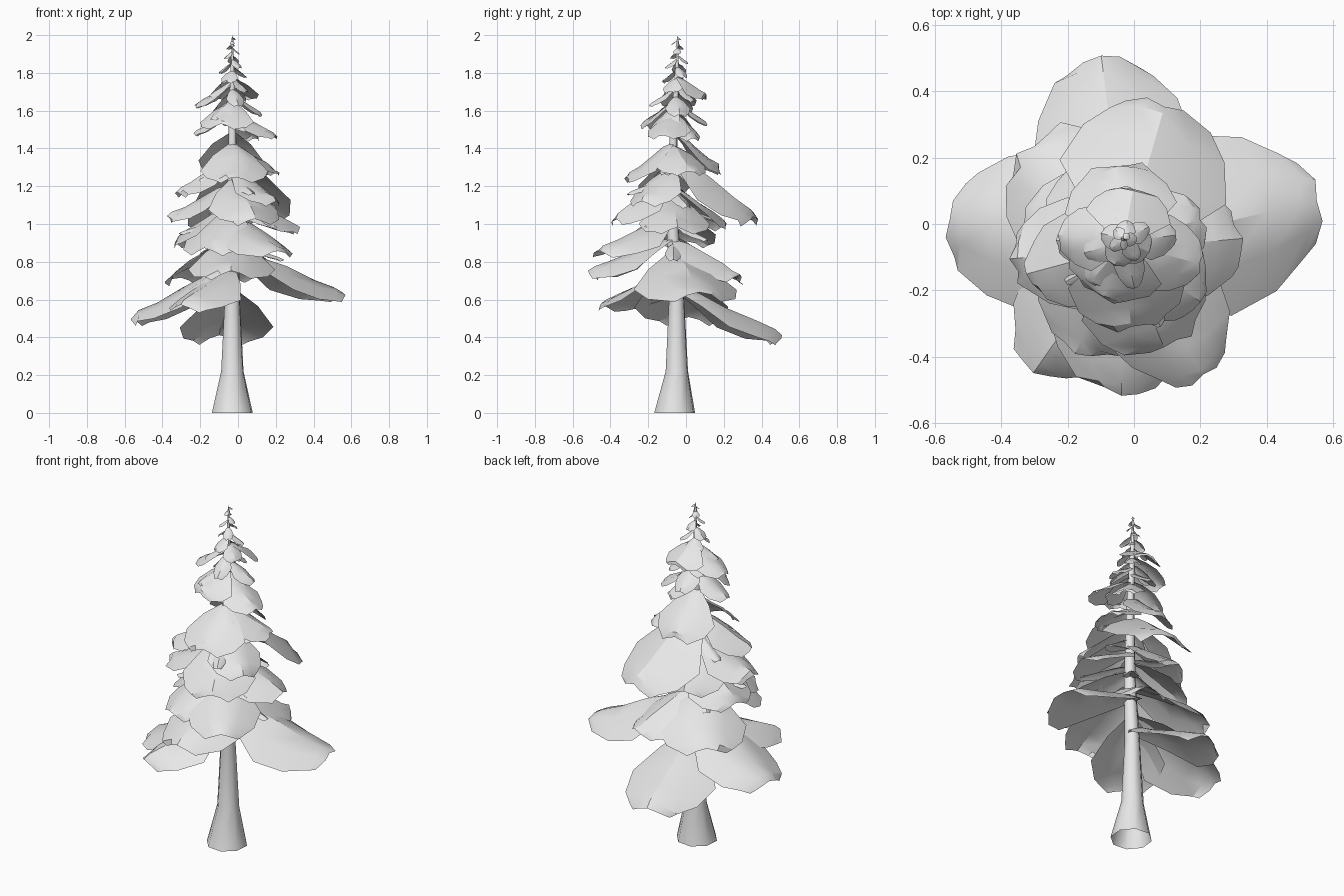
import bpy, bmesh, math, random
from mathutils import Vector

cube = bpy.data.objects.get("Cube")
if cube:
    bpy.data.objects.remove(cube, do_unlink=True)
random.seed(4)

grey = bpy.data.materials.new("plain grey")
grey.use_nodes = True
COLOUR = (0.8, 0.8, 0.8, 1)
grey.diffuse_color = COLOUR
grey.node_tree.nodes["Principled BSDF"].inputs["Base Color"].default_value = COLOUR


def finish(name, bm, angle):
    mesh = bpy.data.meshes.new(name)
    bm.to_mesh(mesh)
    bm.free()
    obj = bpy.data.objects.new(name, mesh)
    bpy.context.collection.objects.link(obj)
    mesh.materials.append(grey)
    bpy.ops.object.select_all(action='DESELECT')
    obj.select_set(True)
    bpy.context.view_layer.objects.active = obj
    bpy.ops.object.shade_smooth_by_angle(angle=math.radians(angle))
    return obj


def axis(z):
    """Centre of the trunk at a height."""
    return Vector((-0.03, -0.06 + 0.015 * math.sin(z * 4), z))


def skin(bm, rows, closed=False):
    """Join rows of points into quads."""
    grid = [[bm.verts.new(p) for p in row] for row in rows]
    for a, b in zip(grid, grid[1:]):
        n = len(a)
        for i in range(n if closed else n - 1):
            j = (i + 1) % n
            bm.faces.new((a[i], a[j], b[j], b[i]))


# Trunk: open, flared tube
bm = bmesh.new()
rings = []
for z, r in ((0, .113), (.22, .062), (.6, .042), (1, .032), (1.45, .022), (1.8, .012), (1.97, .003)):
    rings.append([axis(z) + Vector((r * math.cos(k * math.tau / 8 + .3),
                                    r * math.sin(k * math.tau / 8 + .3), 0)) for k in range(8)])
skin(bm, rings, closed=True)
finish("trunk", bm, 50)


def bough(name, azimuth, z0, z1, length, half):
    """Drooping arched panel, wide in the middle with a blunt, folded tip."""
    a = math.radians(azimuth)
    out = Vector((math.cos(a), math.sin(a), 0))
    side = Vector((-out.y, out.x, 0))
    root = axis(z0)
    rows = []
    # distance along, width, drop along the ridge
    for t, w, d in ((0, .12, 0), (.22, .6, .12), (.48, 1, .4), (.76, .85, .7), (.93, .6, .87), (1, .45, 1)):
        row = []
        for s in (-1, -.5, 0, .5, 1):
            wobble = random.uniform(-.06, .06) * half
            reach = length * (t - .06 * t * s * s) + wobble * t
            z = z0 + (z1 - z0) * d - .42 * half * w * abs(s) ** 1.5
            row.append(Vector((root.x, root.y, z + wobble * .3))
                       + out * reach + side * (s * w * half))
        rows.append(row)
    bm = bmesh.new()
    skin(bm, rows)
    finish(name, bm, 30)


# Large boughs: azimuth, root height, tip height, length, half width
BOUGHS = (
    (97, .66, .41, .56, .25), (172, .77, .51, .54, .25), (-125, .76, .57, .47, .2),
    (13, .86, .64, .6, .28), (-91, .93, .75, .44, .23), (132, .92, .72, .42, .24),
    (-58, 1.04, .86, .46, .2), (65, .92, .73, .38, .2), (165, 1.1, .91, .32, .2),
    (5, 1.15, .98, .35, .19), (-115, 1.08, .87, .34, .2), (-68, 1.24, 1.03, .33, .2),
    (185, 1.21, 1.04, .34, .17), (74, 1.36, 1.04, .45, .26), (195, 1.34, 1.17, .3, .15),
    (110, 1.2, 1, .3, .2), (-85, 1.43, 1.25, .25, .18), (20, 1.42, 1.28, .25, .14),
    (95, 1.49, 1.29, .25, .17), (-35, 1.3, 1.12, .28, .15), (-15, 1.59, 1.47, .24, .12),
    (-110, 1.65, 1.53, .18, .15), (175, 1.74, 1.63, .2, .1), (80, 1.78, 1.68, .16, .13),
)
for i, data in enumerate(BOUGHS):
    bough(f"bough_{i + 1}", *data)

# Small boughs spiralling up the crown
for i in range(22):
    f = i / 21
    size = .17 * (1 - f) + .022
    z = 1.58 + .41 * f
    bough(f"crown_bough_{i + 1}", i * 137.5 + 40, z, z - size * .65,
          size * random.uniform(.75, 1.1), size * random.uniform(.35, .6))

# Small twigs between the large boughs
for i in range(14):
    z = .9 + .035 * i
    bough(f"twig_{i + 1}", i * 137.5, z, z - .09, random.uniform(.2, .28) * (1.5 - z * .45), .045)

# Pointed top shoot
bm = bmesh.new()
bmesh.ops.create_cone(bm, segments=5, radius1=.012, radius2=0, depth=.06)
bmesh.ops.translate(bm, verts=bm.verts, vec=axis(1.97))
finish("top_shoot", bm, 30)
